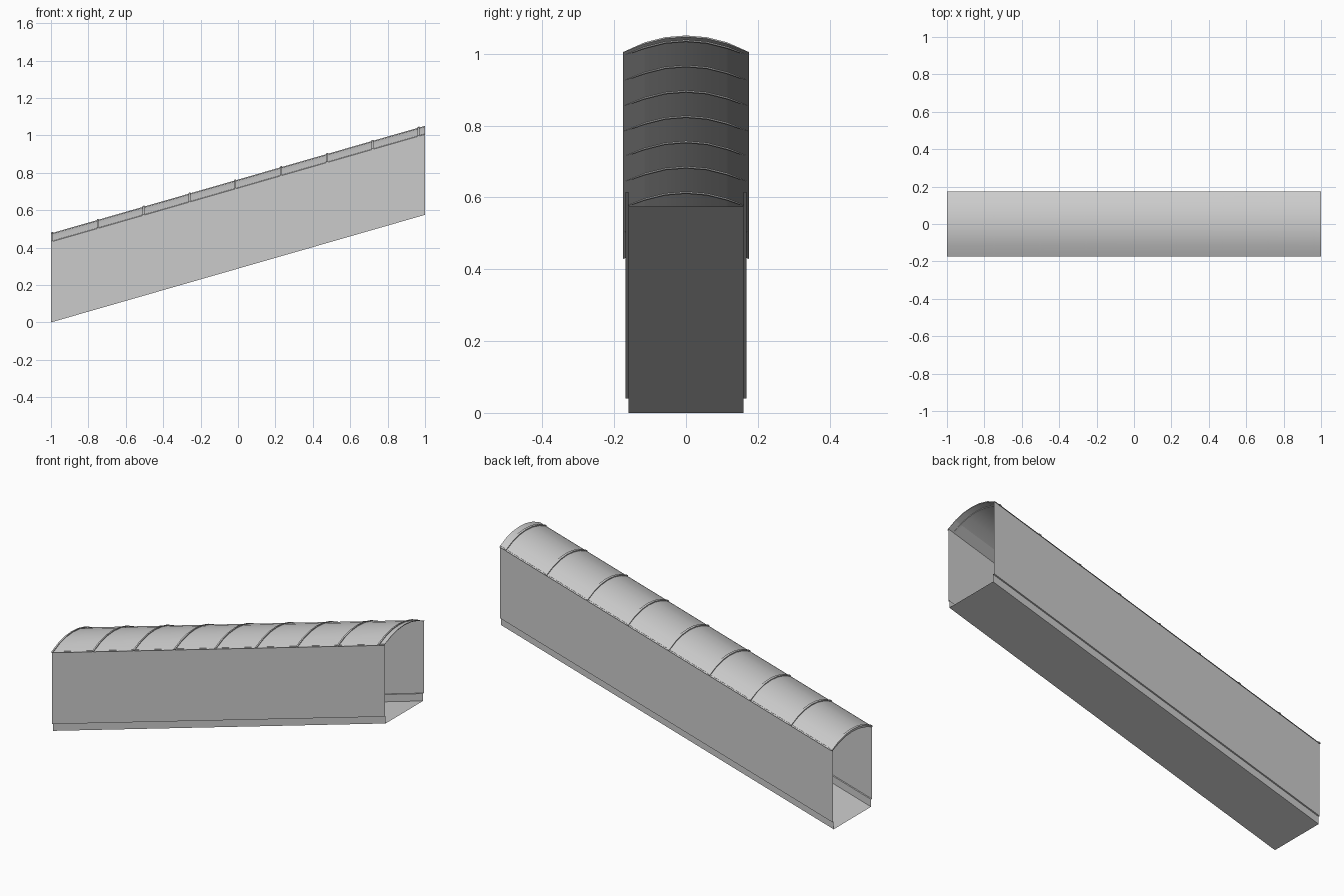
import bpy
import bmesh
import math

cube = bpy.data.objects.get("Cube")
if cube:
    bpy.data.objects.remove(cube)

SLOPE = 0.2875       # rise per unit of length
EAVE = 0.43          # eave height above the floor
HALF = 0.175         # half width of the roof
RISE = 0.046         # crown height above the eave
RADIUS = (HALF ** 2 + RISE ** 2) / (2 * RISE)

grey = bpy.data.materials.new("light_grey_metal")
grey.use_nodes = True
colour = (0.6, 0.6, 0.6, 1)
grey.diffuse_color = colour
grey.node_tree.nodes["Principled BSDF"].inputs["Base Color"].default_value = colour


def ramp(name, profile, x0=-1.0, x1=1.0, closed=False):
    """Sweep a (y, height) profile up the slope, keeping the ends vertical."""
    bm = bmesh.new()
    rings = [[bm.verts.new((x, y, z + SLOPE * (x + 1))) for y, z in profile]
             for x in (x0, x1)]
    n = len(profile)
    for i in range(n if closed else n - 1):
        j = (i + 1) % n
        bm.faces.new((rings[0][i], rings[0][j], rings[1][j], rings[1][i]))
    if closed:
        half = n // 2
        for ring in rings:    # end caps as a strip between outer and inner arcs
            for i in range(half - 1):
                bm.faces.new((ring[i], ring[i + 1], ring[n - 2 - i], ring[n - 1 - i]))
    bmesh.ops.recalc_face_normals(bm, faces=bm.faces)
    mesh = bpy.data.meshes.new(name)
    bm.to_mesh(mesh)
    bm.free()
    mesh.materials.append(grey)
    obj = bpy.data.objects.new(name, mesh)
    bpy.context.collection.objects.link(obj)
    return obj


def arc_height(y):
    return EAVE + math.sqrt(RADIUS ** 2 - y * y) - (RADIUS - RISE)


def band(top, drop):
    """Closed arched section; the underside tapers to nothing at the eaves."""
    ys = [-HALF, -0.115, -0.058, 0, 0.058, 0.115, HALF]
    outer = [(y, arc_height(y) + top) for y in ys]
    inner = [(y, arc_height(y) - (drop if abs(y) < 0.15 else 0.001)) for y in ys]
    return outer + inner[::-1]


def smooth(obj):
    for p in obj.data.polygons:
        along = abs(p.normal.x) < 0.5
        strip = p.normal.z < 0 and abs(p.center.y) > 0.115
        p.use_smooth = along and not strip
    bpy.ops.object.select_all(action="DESELECT")


# Recessed floor tray
ramp("floor_tray", [(-0.16, 0.04), (-0.16, 0), (0.16, 0), (0.16, 0.04)])

# Side walls with a small ledge over the tray
for side, name in ((-1, "front_wall"), (1, "back_wall")):
    ramp(name, [(side * 0.16, 0.04), (side * 0.168, 0.04), (side * 0.168, EAVE + 0.004)])

# Arched roof
roof = ramp("roof", band(0, 0.004), closed=True)

# Thin ribs along the roof
ribs = []
for i in range(9):
    x = -1 + 0.245 * i
    ribs.append(ramp(f"roof_rib_{i + 1}", band(0.005, 0.007), x, x + 0.01, closed=True))

# Rounded shading with crisp panel edges
for obj in [roof] + ribs:
    smooth(obj)
    obj.select_set(True)
    bpy.context.view_layer.objects.active = obj
    for e in obj.data.edges:
        a, b = (obj.data.vertices[v].co for v in e.vertices)
        rim = abs(a.x - b.x) < 0.001 or abs(abs(a.y) - HALF) < 0.001
        e.use_edge_sharp = rim
